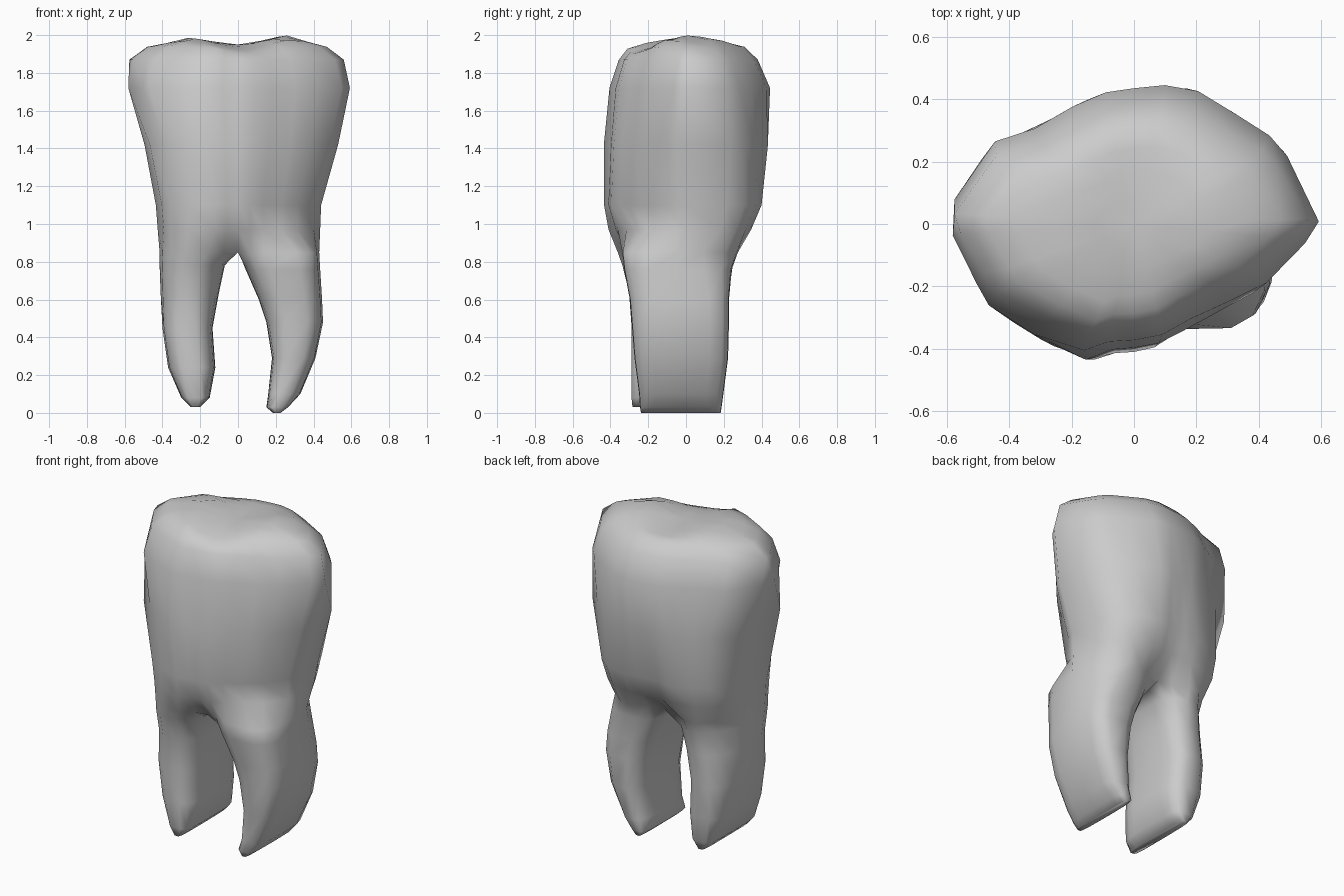
import bpy, bmesh, math

if "Cube" in bpy.data.objects:
    bpy.data.objects.remove(bpy.data.objects["Cube"])

# Crown outline seen from above: back-middle, round the right side, front-middle, round the left side
OUTLINE = [(0, .44), (.1, .45), (.21, .425), (.33, .35), (.44, .28), (.49, .22), (.6, .02),
           (.55, -.06), (.42, -.2), (.3, -.265), (.18, -.33), (.09, -.39), (0, -.41),
           (-.08, -.415), (-.15, -.445), (-.29, -.375), (-.46, -.27), (-.5, -.2), (-.58, -.04),
           (-.6, .04), (-.46, .26), (-.32, .305), (-.2, .375), (-.09, .425)]
N = 24
# Crown levels: z, left, right, front, back extents, blend towards the two-lobed root outline
CROWN = [(.97, .425, .435, .41, .345, .55), (1.1, .435, .44, .455, .40, .6),
         (1.42, .495, .53, .435, .445, .8), (1.72, .60, .60, .405, .445, .2),
         (1.87, .575, .56, .355, .38, 0)]
RIM = (.48, .47, .31, .31)
# Root levels: z, inner x, outer x, front y, back y
RIGHT = [(.76, .04, .435, -.33, .245), (.6, .11, .445, -.30, .23), (.48, .15, .45, -.29, .23),
         (.29, .18, .41, -.275, .225), (.1, .16, .33, -.25, .20), (.03, .15, .265, -.245, .19),
         (0, .185, .225, -.24, .185)]
LEFT = [(.78, .07, .415, -.34, .25), (.64, .10, .41, -.305, .23), (.45, .135, .40, -.29, .225),
        (.24, .12, .37, -.29, .21), (.08, .15, .30, -.29, .195), (.03, .20, .25, -.285, .185)]
ANGLES = [150 - 25 * i for i in range(13)] + [-165, 180, 165]


def spow(v, e):
    return math.copysign(abs(v) ** e, v)


def lobe(deg, x0, x1, y0, y1, side, e=.6):
    """Point on the boxy oval section of one root."""
    a = math.radians(deg)
    x = (x0 + x1) / 2 + (x1 - x0) / 2 * spow(math.cos(a), e)
    y = (y0 + y1) / 2 + (y1 - y0) / 2 * spow(math.sin(a), e)
    return side * x, y


def fit(pts, xl, xr, yf, yb):
    """Scale each half of an outline to the given extents."""
    l, r = -min(p[0] for p in pts), max(p[0] for p in pts)
    f, b = -min(p[1] for p in pts), max(p[1] for p in pts)
    return [(x * (xr / r if x > 0 else xl / l), y * (yb / b if y > 0 else yf / f)) for x, y in pts]


def inside(p):
    """Pull a point back along its ray onto the widest crown outline."""
    for (ax, ay), (bx, by) in zip(OUTLINE, OUTLINE[1:] + OUTLINE[:1]):
        d = p[0] * (by - ay) - p[1] * (bx - ax)
        ca, cb = ax * p[1] - ay * p[0], bx * p[1] - by * p[0]
        if ca * cb <= 0 and ax * p[0] + ay * p[1] > 0 and abs(d) > 1e-9:
            k = min(1, (ax * by - ay * bx) / d)
            return p[0] * k, p[1] * k
    return p


def softness(deg, z, side):
    """Section exponent: back outer corners are rounder near the fork, tips are boxier."""
    if z < .1:
        return .45
    if 0 < deg < 90:
        return .6 + (.55 if side > 0 else .6) * max(0, (z - (.6 if side > 0 else .3))) / .4
    return .6 + (.2 if side < 0 and deg < 0 and z > .6 else 0)


bm = bmesh.new()


def ring(pts, z):
    return [bm.verts.new((x, y, z)) for x, y in pts]


def bridge(a, b):
    n = len(a)
    for i in range(n):
        j = (i + 1) % n
        bm.faces.new((a[i], a[j], b[j], b[i]))


# Fork ring where the crown divides into two roots
fork_r = [lobe(a, 0, .43, -.34, .28, 1, 1.1 if a > 0 else .6) for a in ANGLES[:13]]
fork_l = [lobe(-a, 0, .415, -.365, .28, -1, 1.1 if a < 0 else .8) for a in ANGLES[:13]]
fork_pts = fork_r + fork_l[1:12]
fork_pts[0], fork_pts[12] = (0, .21), (0, -.30)
fork = ring(fork_pts, .85)
arch = [bm.verts.new((0, y, .86)) for y in (-.16, -.03, .09)]

# Crown walls
prev = fork
base = fit(OUTLINE, 1, 1, 1, 1)
boxy = [lobe(a, 0, .43, -.34, .28, 1) for a in ANGLES[:13]] + \
       [lobe(-a, 0, .43, -.34, .28, -1) for a in ANGLES[1:12]]
boxy[0], boxy[12] = (0, .24), (0, -.30)
lobes = fit(boxy, 1, 1, 1, 1)
for z, xl, xr, yf, yb, t in CROWN:
    mix = []
    for p, q in zip(base, lobes):
        # the front right corner stays cut back, the middle keeps its bulge
        u = t * (.2 if p[0] > .1 and p[1] < 0 else 1)
        if abs(p[0]) < .2 and z > 1.2:
            u *= .4
        mix.append((p[0] * (1 - u) + q[0] * u, p[1] * (1 - u) + q[1] * u))
    cur = ring([inside(p) for p in fit(mix, xl, xr, yf, yb)], z)
    bridge(prev, cur)
    prev = cur

# Biting surface with two cusps and a valley that deepens towards the front
rim = fit(OUTLINE, *RIM)
for s in (1, .8, .55, .25):
    cur = []
    for x, y in rim:
        x, y = x * s, y * s
        bump = math.exp(-((abs(x) - .27) / .15) ** 2) * (1 if x > 0 else .75)
        dip = .035 * s * s * math.exp(-((x - .05) / .15) ** 2) if y < 0 else 0
        cur.append(bm.verts.new((x, y, 1.95 - .012 * s * s + .057 * bump * (1 - s ** 4) - dip)))
    bridge(prev, cur)
    prev = cur
tip = bm.verts.new((0, 0, 1.95))
for i in range(N):
    bm.faces.new((prev[i], prev[(i + 1) % N], tip))

# Roots
right_top = fork[:13] + arch
left_top = [fork[(24 - i) % N] for i in range(13)] + arch
for top, levels, side in ((right_top, RIGHT, 1), (left_top, LEFT, -1)):
    prev = top
    for z, x0, x1, y0, y1 in levels:
        cur = ring([lobe(a, x0, x1, y0, y1, side, softness(a, z, side)) for a in ANGLES], z)
        bridge(prev, cur)
        prev = cur
    bm.faces.new(prev)

bmesh.ops.recalc_face_normals(bm, faces=bm.faces)
mesh = bpy.data.meshes.new("tooth")
bm.to_mesh(mesh)
bm.free()
tooth = bpy.data.objects.new("tooth", mesh)
bpy.context.collection.objects.link(tooth)
for p in mesh.polygons:
    p.use_smooth = True
